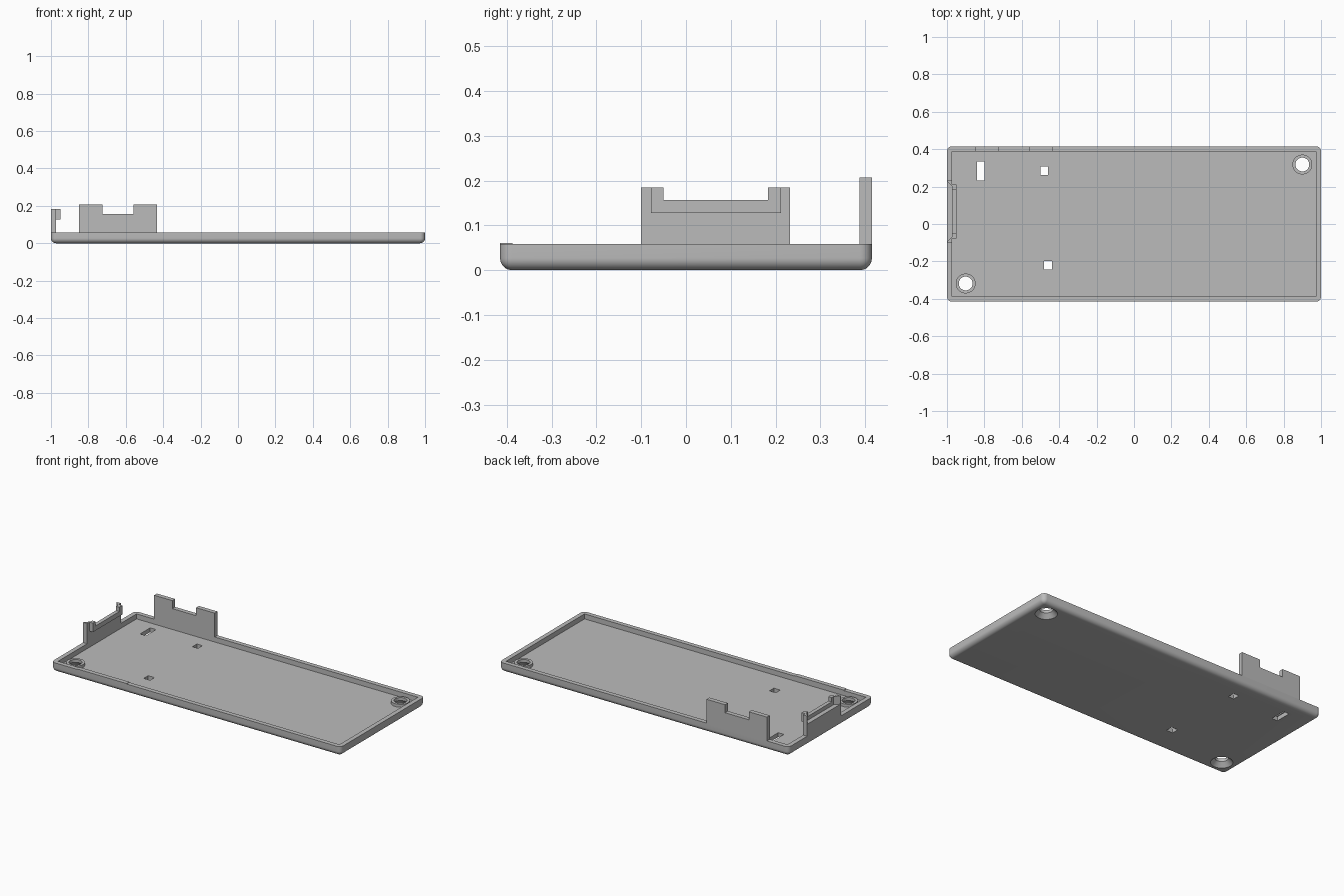
import bpy, bmesh
from mathutils import Matrix, Vector

cube = bpy.data.objects.get("Cube")
if cube:
    bpy.data.objects.remove(cube, do_unlink=True)

HALF_Y, RIM, FLOOR, WALL = 0.415, 0.058, 0.027, 0.028

grey = bpy.data.materials.new("plain grey")
grey.use_nodes = True
colour = (0.5, 0.5, 0.5, 1)
grey.diffuse_color = colour
grey.node_tree.nodes["Principled BSDF"].inputs["Base Color"].default_value = colour


def finish(name, bm):
    bmesh.ops.recalc_face_normals(bm, faces=bm.faces)
    mesh = bpy.data.meshes.new(name)
    bm.to_mesh(mesh)
    bm.free()
    mesh.materials.append(grey)
    obj = bpy.data.objects.new(name, mesh)
    bpy.context.collection.objects.link(obj)
    return obj


def box(name, low, high, radius=0):
    """Box between two corners; radius rounds everything but the top rim."""
    bm = bmesh.new()
    low, high = Vector(low), Vector(high)
    bmesh.ops.create_cube(bm, size=1)
    bmesh.ops.scale(bm, vec=high - low, verts=bm.verts)
    bmesh.ops.translate(bm, vec=(low + high) / 2, verts=bm.verts)
    if radius:
        edges = [e for e in bm.edges if min(v.co.z for v in e.verts) < high.z - 1e-5]
        bmesh.ops.bevel(bm, geom=edges, offset=radius, segments=8, profile=0.5, affect='EDGES')
    return finish(name, bm)


def cone(name, x, y, z0, z1, r0, r1):
    bm = bmesh.new()
    place = Matrix.Translation((x, y, (z0 + z1) / 2))
    bmesh.ops.create_cone(bm, cap_ends=True, segments=48, radius1=r0, radius2=r1,
                          depth=z1 - z0, matrix=place)
    return finish(name, bm)


def prism(name, points, direction):
    """Extrude a flat outline along a direction."""
    bm = bmesh.new()
    face = bm.faces.new([bm.verts.new(p) for p in points])
    grown = bmesh.ops.extrude_face_region(bm, geom=[face])
    verts = [g for g in grown["geom"] if isinstance(g, bmesh.types.BMVert)]
    bmesh.ops.translate(bm, vec=direction, verts=verts)
    return finish(name, bm)


def combine(target, tool, operation='DIFFERENCE'):
    """Apply a boolean, then remove the tool."""
    bpy.context.view_layer.objects.active = target
    mod = target.modifiers.new(operation.title(), 'BOOLEAN')
    mod.operation, mod.object, mod.solver = operation, tool, 'EXACT'
    bpy.ops.object.modifier_apply(modifier=mod.name)
    bpy.data.objects.remove(tool, do_unlink=True)


# Shallow tray with rounded underside
tray = box("tray", (-1, -HALF_Y, 0), (1, HALF_Y, RIM), 0.027)
combine(tray, box("cavity", (WALL - 1, WALL - HALF_Y, FLOOR), (1 - WALL, HALF_Y - WALL, 0.2)))

# Screw bosses with countersunk holes in opposite corners
for x, y in ((0.9, 0.318), (-0.9, -0.318)):
    combine(tray, cone("boss", x, y, 0.015, 0.045, 0.053, 0.053), 'UNION')
    combine(tray, cone("screw_hole", x, y, -0.1, 0.1, 0.037, 0.037))
    combine(tray, cone("countersink", x, y, -0.002, 0.027, 0.064, 0.037))

# Rectangular openings in the floor
for x, y, w, d in ((-0.82, 0.283, 0.04, 0.1), (-0.48, 0.285, 0.038, 0.045),
                   (-0.46, -0.22, 0.044, 0.044)):
    combine(tray, box("slot", (x - w / 2, y - d / 2, -0.1), (x + w / 2, y + d / 2, 0.1)))

# Tall notched tab on the back wall
back_tab = box("back_tab", (-0.85, HALF_Y - WALL, RIM), (-0.432, HALF_Y, 0.207))
combine(back_tab, box("notch", (-0.725, 0, 0.157), (-0.56, 1, 0.3)))

# End tab: flared recess outside, matching bulge inside, notch in the top
end_tab = box("right_end_tab", (-1, -0.1, RIM), (WALL - 1, 0.232, 0.184))
combine(end_tab, box("bulge", (-0.985, -0.078, 0.128), (-0.948, 0.212, 0.184)), 'UNION')
flare = [(-1.01, -0.106, 0.133), (-0.972, -0.068, 0.133),
         (-0.972, 0.2, 0.133), (-1.01, 0.238, 0.133)]
combine(end_tab, prism("flare", flare, (0, 0, 0.1)))
combine(end_tab, box("notch", (-1.1, -0.05, 0.157), (-0.9, 0.183, 0.3)))

# Low raised strip on the front rim
box("front_rim_strip", (-0.82, -HALF_Y, RIM), (-0.48, WALL - HALF_Y, 0.061))

# Smooth rounded areas, keep sharp edges
bpy.ops.object.select_all(action='DESELECT')
tray.select_set(True)
bpy.context.view_layer.objects.active = tray
bpy.ops.object.shade_smooth_by_angle(angle=0.6)
